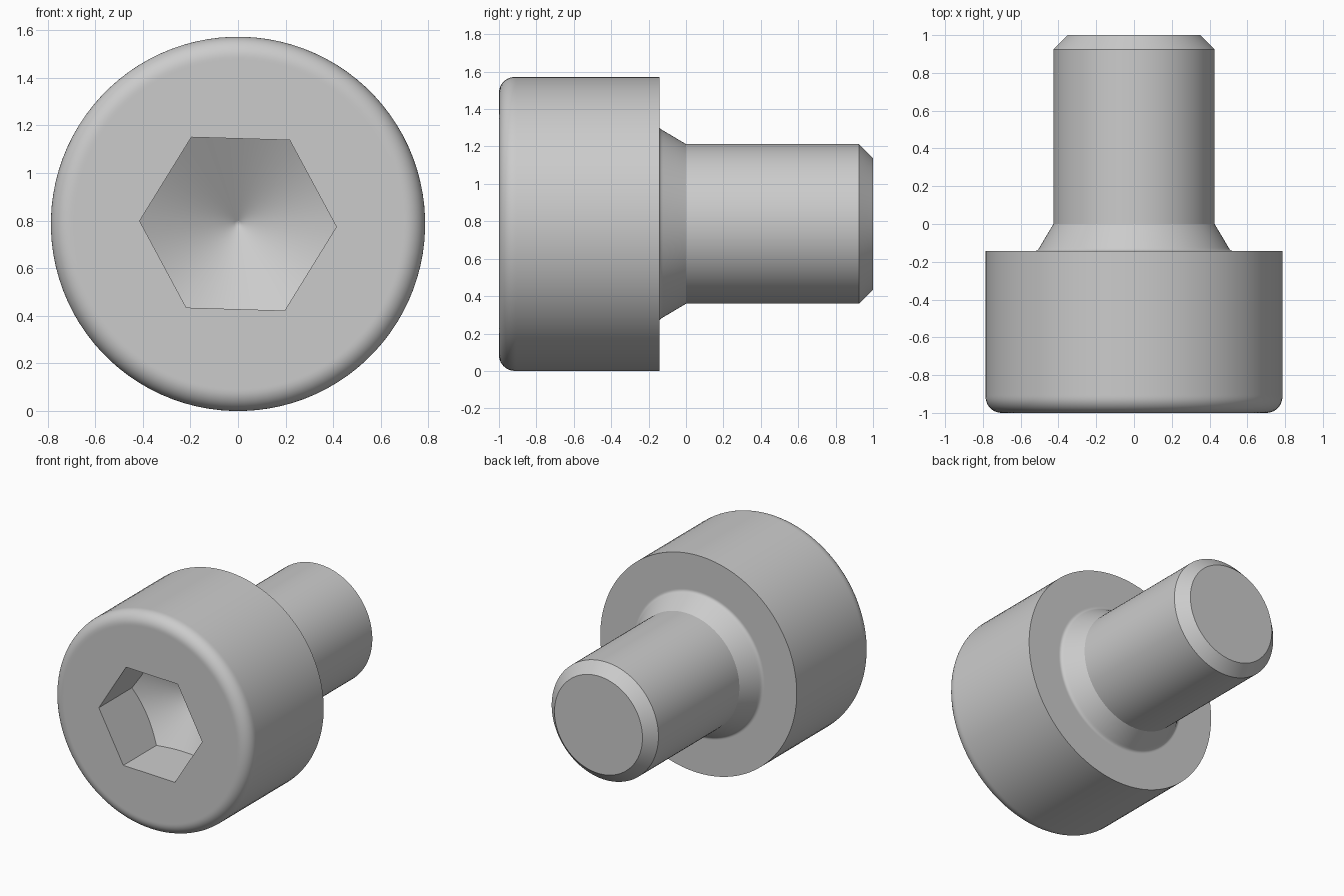
import bpy, bmesh
from math import cos, sin, pi, radians, tan

cube = bpy.data.objects.get("Cube")
if cube:
    bpy.data.objects.remove(cube)

SEGMENTS = 96            # multiple of six, so socket corners fall on vertices
TURN = radians(-1.7)     # slight roll of the hex socket
HEAD_R, SHANK_R = 0.786, 0.427
FILLET = 0.085
FRONT, SEAT, TIP = -1.0, -0.143, 1.0
APOTHEM, SOCKET_DEPTH = 0.358, 0.41
DRILL_SLOPE = tan(radians(30))

steel = bpy.data.materials.new("steel grey")
steel.use_nodes = True
colour = (0.6, 0.6, 0.6, 1)
steel.diffuse_color = colour
steel.node_tree.nodes["Principled BSDF"].inputs["Base Color"].default_value = colour


def hex_radius(a):
    return APOTHEM / cos(a % (pi / 3) - pi / 6)


def floor_y(r):
    return FRONT + SOCKET_DEPTH - (r - APOTHEM) * DRILL_SLOPE


bm = bmesh.new()


def ring(radius, y):
    """One loop of vertices around the screw axis; radius and y may vary with angle."""
    verts = []
    for i in range(SEGMENTS):
        a = 2 * pi * i / SEGMENTS
        r = radius(a) if callable(radius) else radius
        h = y(r) if callable(y) else y
        verts.append(bm.verts.new((r * cos(a + TURN), h, HEAD_R + r * sin(a + TURN))))
    return verts


# Socket: drill-point floor, hexagonal walls, mouth
profile = [(0.015, floor_y), (0.1, floor_y), (hex_radius, floor_y), (hex_radius, FRONT)]

# Head: flat front, rounded rim, straight side, flat seat
rim = HEAD_R - FILLET
profile.append((rim - 0.01, FRONT))
for i in range(11):
    t = pi / 2 * i / 10
    profile.append((rim + FILLET * sin(t), FRONT + FILLET * (1 - cos(t))))
profile += [(HEAD_R, FRONT + FILLET + 0.01), (HEAD_R, SEAT), (0.53, SEAT)]

# Neck: small blend into a cone, then shank and end chamfer
profile += [(0.522, SEAT), (0.513, SEAT + 0.003), (0.506, SEAT + 0.01),
            (0.5, SEAT + 0.02), (0.494, SEAT + 0.03),
            (SHANK_R, 0.0), (SHANK_R, 0.925), (0.352, TIP)]

rings = [ring(r, y) for r, y in profile]
for a, b in zip(rings, rings[1:]):
    for i in range(SEGMENTS):
        j = (i + 1) % SEGMENTS
        bm.faces.new((a[i], a[j], b[j], b[i]))

# Socket point and shank end
apex = bm.verts.new((0, floor_y(0), HEAD_R))
for i in range(SEGMENTS):
    bm.faces.new((apex, rings[0][(i + 1) % SEGMENTS], rings[0][i]))
bm.faces.new(rings[-1])
bmesh.ops.recalc_face_normals(bm, faces=bm.faces)

mesh = bpy.data.meshes.new("socket_screw")
bm.to_mesh(mesh)
bm.free()
mesh.materials.append(steel)
screw = bpy.data.objects.new("socket_screw", mesh)
bpy.context.collection.objects.link(screw)
bpy.ops.object.select_all(action='DESELECT')
screw.select_set(True)
bpy.context.view_layer.objects.active = screw
bpy.ops.object.shade_smooth_by_angle(angle=radians(27))
